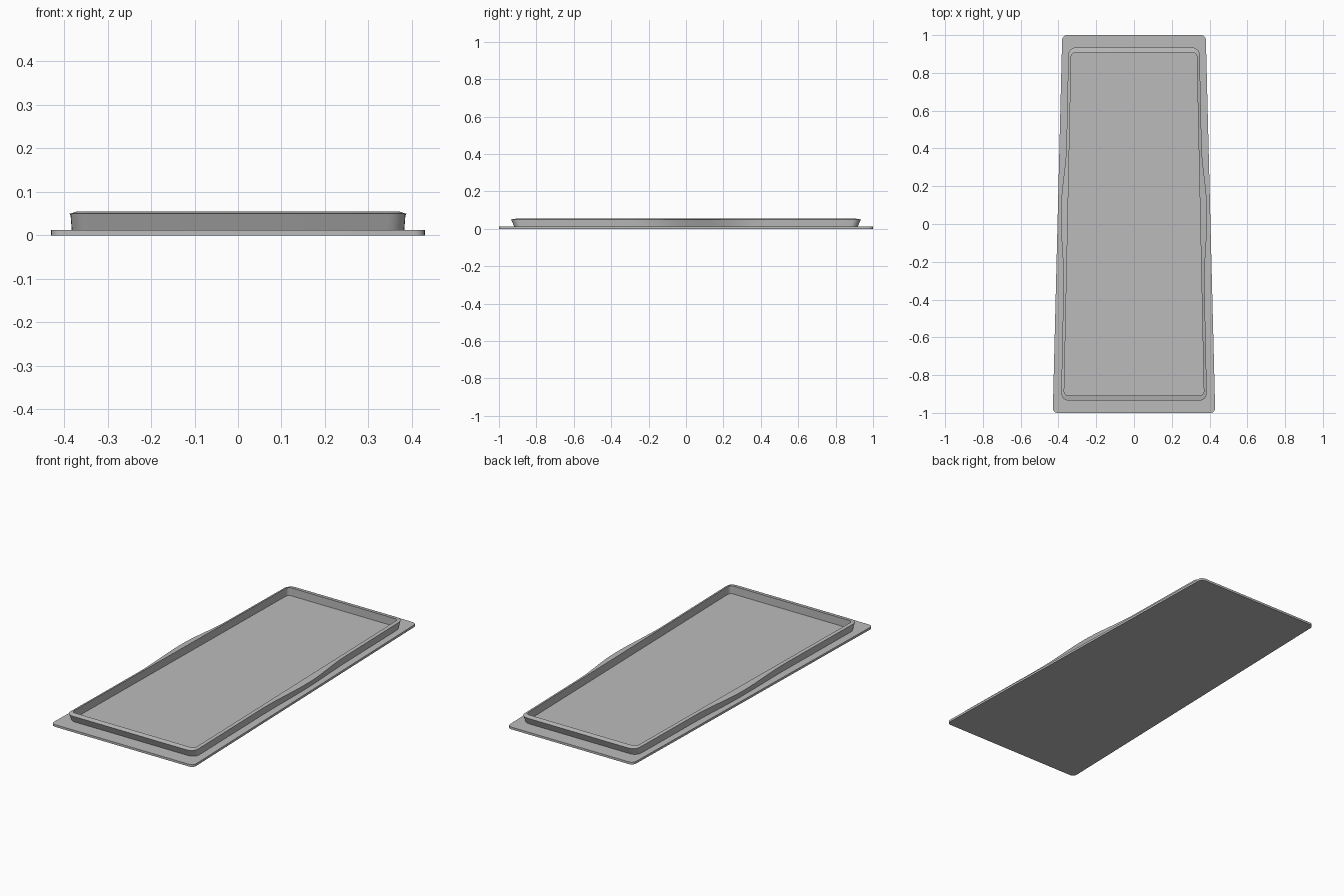
import bpy, bmesh, math

cube = bpy.data.objects.get("Cube")
if cube:
    bpy.data.objects.remove(cube)

grey = bpy.data.materials.new("plain grey")
grey.use_nodes = True
colour = (0.5, 0.5, 0.5, 1)
grey.diffuse_color = colour
grey.node_tree.nodes["Principled BSDF"].inputs["Base Color"].default_value = colour


def bulge_at(y):
    """Smooth side swelling, peaking slightly behind the middle."""
    t = (y - 0.08) / (0.34 if y > 0.08 else 0.42)
    return 0.5 + 0.5 * math.cos(math.pi * t) if abs(t) < 1 else 0


def outline(front_w, back_w, half_len, radius, bulge=0, steps=6, side_steps=40):
    """Rounded tapered outline, front to back on the left, mirrored to the right."""
    def width(y):
        return back_w + (front_w - back_w) * (half_len - y) / (2 * half_len)
    half = []
    for i in range(steps + 1):
        a = math.pi / 2 * i / steps
        y = -half_len + radius * (1 - math.cos(a))
        half.append((width(y) - radius * (1 - math.sin(a)), y))
    low, high = -half_len + radius, half_len - radius
    for i in range(1, side_steps):
        y = low + (high - low) * i / side_steps
        half.append((width(y) + bulge * bulge_at(y), y))
    for i in range(steps + 1):
        a = math.pi / 2 * i / steps
        y = half_len - radius * (1 - math.sin(a))
        half.append((width(y) - radius * (1 - math.cos(a)), y))
    return half + [(-x, y) for x, y in reversed(half)]


def loft(name, sections, closed_ring=False):
    """Join matching outlines at given heights, then cap or close the loop."""
    bm = bmesh.new()
    rings = [[bm.verts.new((x, y, z)) for x, y in pts] for pts, z in sections]
    pairs = list(zip(rings, rings[1:]))
    if closed_ring:
        pairs.append((rings[-1], rings[0]))
    else:
        bm.faces.new(rings[0][::-1])
        bm.faces.new(rings[-1])
    for a, b in pairs:
        n = len(a)
        for i in range(n):
            j = (i + 1) % n
            bm.faces.new((a[i], a[j], b[j], b[i]))
    bmesh.ops.recalc_face_normals(bm, faces=bm.faces)
    mesh = bpy.data.meshes.new(name)
    bm.to_mesh(mesh)
    bm.free()
    mesh.materials.append(grey)
    obj = bpy.data.objects.new(name, mesh)
    bpy.context.collection.objects.link(obj)
    bpy.ops.object.select_all(action='DESELECT')
    obj.select_set(True)
    bpy.context.view_layer.objects.active = obj
    bpy.ops.object.shade_smooth_by_angle(angle=math.radians(30))
    return obj


# Thin tapered base plate
plate = outline(0.43, 0.38, 1.0, 0.025)
loft("base_plate", [(plate, 0), (plate, 0.012)])

# Raised rim: flared outer wall, sloped top, upright inner wall
inner = outline(0.37, 0.332, 0.907, 0.02)
loft("raised_rim", [
    (outline(0.383, 0.345, 0.918, 0.04, 0.008), 0.011),
    (outline(0.386, 0.347, 0.935, 0.04, 0.022), 0.05),
    (inner, 0.055),
    (inner, 0.011),
], closed_ring=True)
